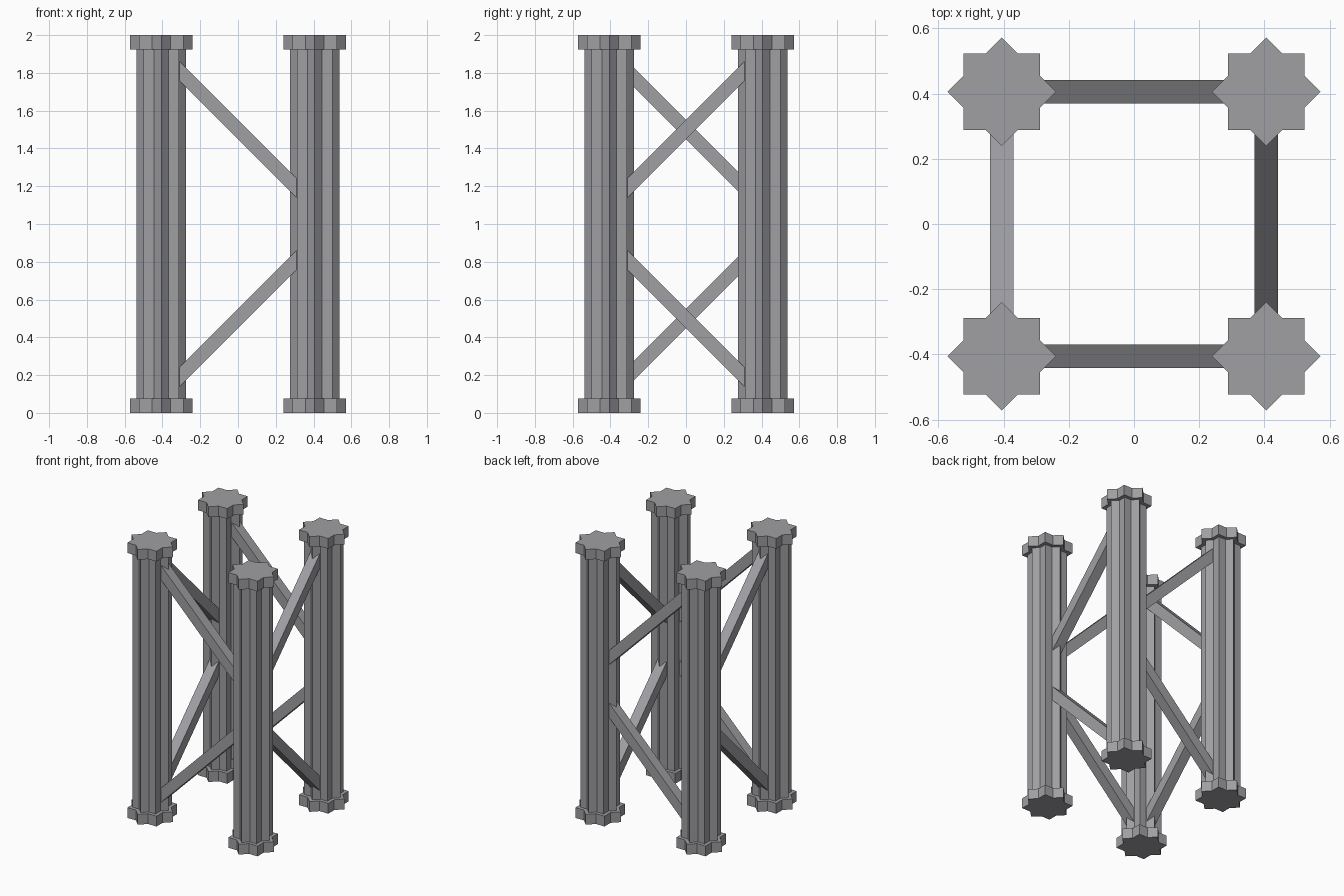
import bpy
import bmesh
from math import cos, sin, pi, sqrt
from mathutils import Matrix

cube = bpy.data.objects.get("Cube")
if cube:
    bpy.data.objects.remove(cube)

metal = bpy.data.materials.new("grey_metal")
metal.use_nodes = True
GREY = (0.35, 0.345, 0.365, 1)
metal.diffuse_color = GREY
metal.node_tree.nodes["Principled BSDF"].inputs["Base Color"].default_value = GREY

SPREAD = 0.406      # leg centre distance from each axis
BEAM = 0.073        # brace thickness
CAP = 0.075         # collar height


def finish(name, bm):
    bmesh.ops.recalc_face_normals(bm, faces=bm.faces)
    mesh = bpy.data.meshes.new(name)
    bm.to_mesh(mesh)
    bm.free()
    mesh.materials.append(metal)
    obj = bpy.data.objects.new(name, mesh)
    bpy.context.collection.objects.link(obj)
    return obj


def star_prism(name, x, y, radius, z0, z1):
    """Eight-pointed star (two crossed squares) extruded upwards."""
    inner = radius * cos(pi / 4) / cos(pi / 8)
    bm = bmesh.new()
    ring = []
    for i in range(16):
        r = inner if i % 2 else radius
        a = i * pi / 8
        ring.append(bm.verts.new((x + r * cos(a), y + r * sin(a), z0)))
    base = bm.faces.new(ring)
    top = bmesh.ops.extrude_face_region(bm, geom=[base], use_keep_orig=True)
    moved = [v for v in top["geom"] if isinstance(v, bmesh.types.BMVert)]
    bmesh.ops.translate(bm, verts=moved, vec=(0, 0, z1 - z0))
    return finish(name, bm)


def brace(name, axis, offset, z, rise):
    """Square beam at 45 degrees between two legs; rise is +1 or -1."""
    bm = bmesh.new()
    bmesh.ops.create_cube(bm, size=1)
    size = Matrix.Diagonal((2 * SPREAD * sqrt(2), BEAM, BEAM, 1))
    tilt = Matrix.Rotation(-rise * pi / 4, 4, "Y")
    if axis == "x":
        place = Matrix.Translation((0, offset, z))
    else:
        place = Matrix.Translation((offset, 0, z)) @ Matrix.Rotation(pi / 2, 4, "Z")
    bm.transform(place @ tilt @ size)
    return finish(name, bm)


# Four legs with a collar at each end
for side, sx in (("left", 1), ("right", -1)):
    for end, sy in (("front", -1), ("back", 1)):
        x, y, tag = sx * SPREAD, sy * SPREAD, f"{end}_{side}"
        star_prism(f"{tag}_leg", x, y, 0.132, 0.01, 1.99)
        star_prism(f"{tag}_foot_collar", x, y, 0.166, 0, CAP)
        star_prism(f"{tag}_top_collar", x, y, 0.166, 2 - CAP, 2)

# Diagonal braces, mirrored between the lower and upper halves
for level, z, flip in (("lower", 0.5, 1), ("upper", 1.5, -1)):
    brace(f"front_{level}_brace", "x", -SPREAD, z, flip)
    brace(f"back_{level}_brace", "x", SPREAD, z, flip)
    brace(f"left_{level}_brace", "y", SPREAD, z, -flip)
    brace(f"right_{level}_brace", "y", -SPREAD, z, flip)
